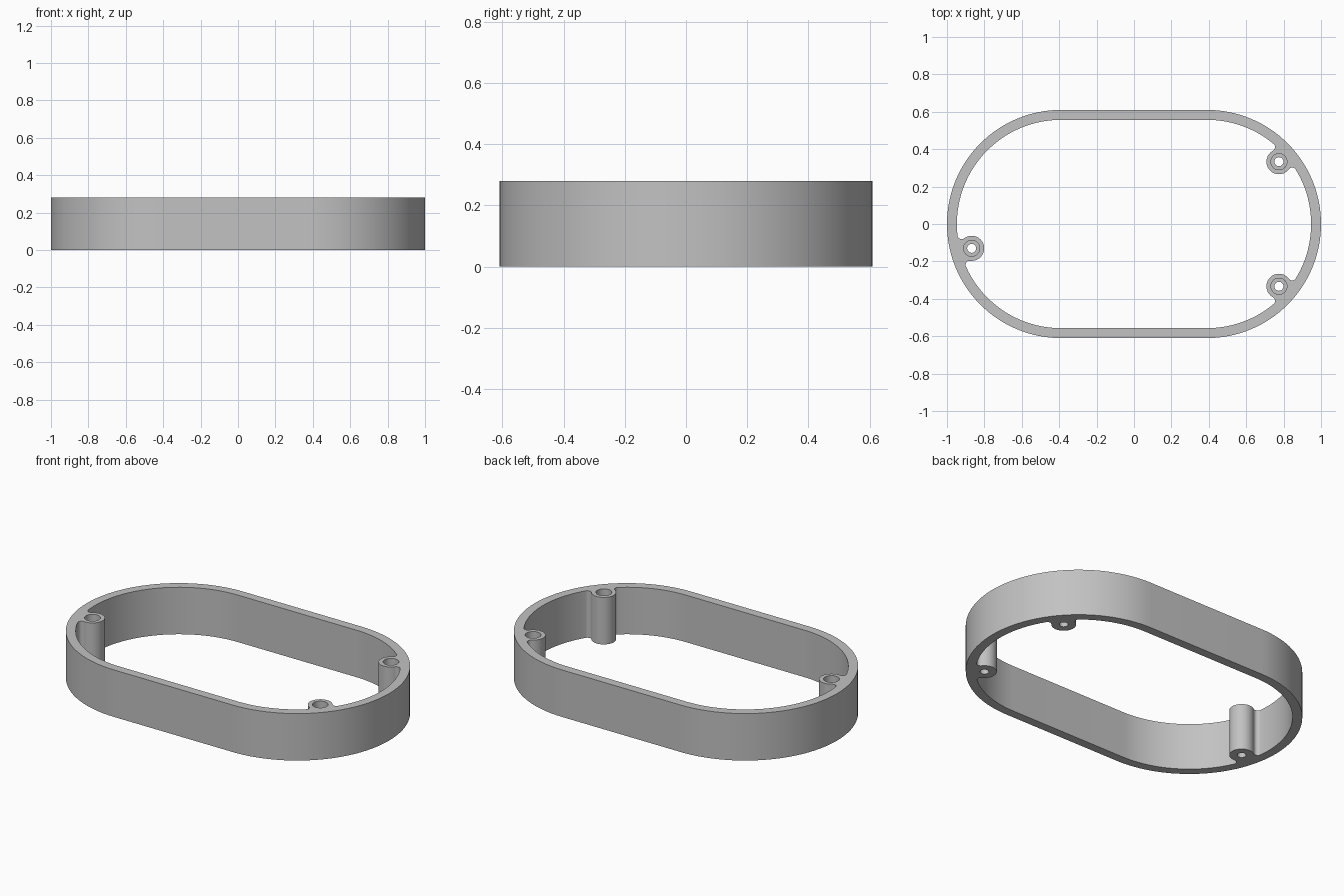
import bpy, bmesh
from math import pi, tau, cos, sin, acos, atan2, hypot

if "Cube" in bpy.data.objects:
    bpy.data.objects.remove(bpy.data.objects["Cube"])

HEIGHT = 0.28
END_X = 0.39                      # centres of the round ends
R_OUT, R_IN = 0.61, 0.557         # outer and inner wall radii
R_BOSS, FILLET = 0.067, 0.022
R_BORE, R_HOLE, FLOOR = 0.043, 0.024, 0.05
RIGHT_BOSSES = [(0.775, -0.333), (0.775, 0.333)]
LEFT_BOSSES = [(-0.868, -0.13)]


def polar(c, r, a):
    return (c[0] + r * cos(a), c[1] + r * sin(a))


def heading(a, b):
    return atan2(b[1] - a[1], b[0] - a[0])


def arc(c, r, a0, a1, step=pi / 64):
    """Points from a0 towards a1, leaving out the last one."""
    n = max(4, round(abs(a1 - a0) / step))
    return [polar(c, r, a0 + (a1 - a0) * i / n) for i in range(n)]


def round_end(cx, start, r, bosses=()):
    """Half circle, detouring around each boss with filleted corners."""
    c, a, pts = (cx, 0), start, []
    for p in bosses:
        mid = start + (heading(c, p) - start) % tau
        d, reach, gap = hypot(p[0] - cx, p[1]), r - FILLET, R_BOSS + FILLET
        spread = acos((reach**2 + d**2 - gap**2) / (2 * reach * d))
        f1, f2 = polar(c, reach, mid - spread), polar(c, reach, mid + spread)
        pts += arc(c, r, a, mid - spread)
        a0, a1 = mid - spread, heading(f1, p)
        pts += arc(f1, FILLET, a0, a0 + (a1 - a0) % tau, pi / 16)
        a0, a1 = heading(p, f1), heading(p, f2)
        pts += arc(p, R_BOSS, a0, a0 - (a0 - a1) % tau, pi / 24)
        a0, a1 = heading(f2, p), mid + spread
        pts += arc(f2, FILLET, a0, a0 + (a1 - a0) % tau, pi / 16)
        a = mid + spread
    return pts + arc(c, r, a, start + pi) + [polar(c, r, start + pi)]


def outline(r, right=(), left=()):
    return round_end(END_X, -pi / 2, r, right) + round_end(-END_X, pi / 2, r, left)


bm = bmesh.new()
bottom_edges, top_edges = [], []


def skin(levels):
    """Join matching loops, given as (points, z) from bottom to top."""
    rings = [[bm.verts.new((x, y, z)) for x, y in pts] for pts, z in levels]
    n = len(rings[0])
    for low, high in zip(rings, rings[1:]):
        for i in range(n):
            j = (i + 1) % n
            bm.faces.new((low[i], low[j], high[j], high[i]))
    for ring, store in ((rings[0], bottom_edges), (rings[-1], top_edges)):
        store.extend(bm.edges.get((ring[i], ring[(i + 1) % n])) for i in range(n))


# Outer wall, and inner wall with the bosses
for loop in (outline(R_OUT), outline(R_IN, RIGHT_BOSSES, LEFT_BOSSES)):
    skin([(loop, 0), (loop, HEIGHT)])

# Stepped screw holes
for p in RIGHT_BOSSES + LEFT_BOSSES:
    hole, bore = arc(p, R_HOLE, 0, tau, pi / 20), arc(p, R_BORE, 0, tau, pi / 20)
    skin([(hole, 0), (hole, FLOOR), (bore, FLOOR), (bore, HEIGHT)])

# Flat rims
for edges, nz in ((bottom_edges, -1), (top_edges, 1)):
    bmesh.ops.triangle_fill(bm, edges=edges, use_beauty=True, normal=(0, 0, nz))
bmesh.ops.recalc_face_normals(bm, faces=bm.faces)

mesh = bpy.data.meshes.new("frame_ring")
bm.to_mesh(mesh)
bm.free()
frame = bpy.data.objects.new("frame_ring", mesh)
bpy.context.collection.objects.link(frame)

# Plain grey
grey = bpy.data.materials.new("plain_grey")
grey.use_nodes = True
colour = (0.54, 0.54, 0.54, 1)
grey.diffuse_color = colour
grey.node_tree.nodes["Principled BSDF"].inputs["Base Color"].default_value = colour
mesh.materials.append(grey)

bpy.ops.object.select_all(action="DESELECT")
frame.select_set(True)
bpy.context.view_layer.objects.active = frame
bpy.ops.object.shade_smooth_by_angle(angle=pi / 6)
